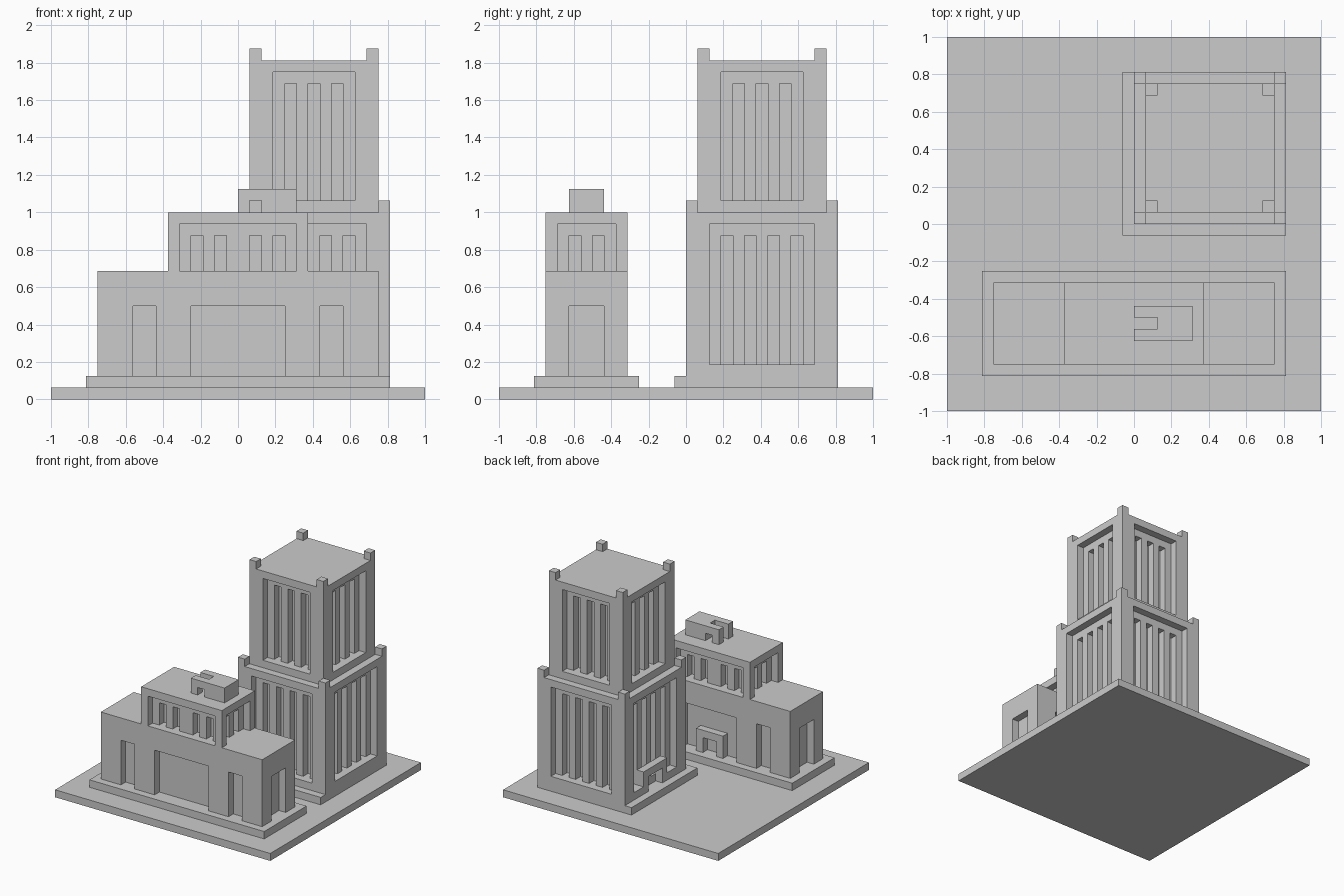
import bpy

if "Cube" in bpy.data.objects:
    bpy.data.objects.remove(bpy.data.objects["Cube"])

U = 1 / 16  # everything sits on a grid of 1/16 unit


def box(name, x0, x1, y0, y1, z0, z1):
    bpy.ops.mesh.primitive_cube_add(size=1)
    ob = bpy.context.object
    ob.name = name
    lo, hi = (x0, y0, z0), (x1, y1, z1)
    for v in ob.data.vertices:
        v.co = [(hi[i] if v.co[i] > 0 else lo[i]) * U for i in range(3)]
    return ob


def cut(ob, *bounds):
    cutter = box("cutter", *bounds)
    cutter.hide_render = True
    mod = ob.modifiers.new("cut", 'BOOLEAN')
    mod.operation, mod.solver, mod.object = 'DIFFERENCE', 'EXACT', cutter
    bpy.context.view_layer.objects.active = ob
    bpy.ops.object.modifier_apply(modifier=mod.name)
    bpy.data.objects.remove(cutter)


def cut_wall(ob, plan, side, a, b, z0, z1, depth=1):
    """Recess a..b along one wall of the plan (x0, x1, y0, y1)."""
    x0, x1, y0, y1 = plan
    span = {
        "front": (a, b, y0 - 1, y0 + depth),
        "back": (a, b, y1 - depth, y1 + 1),
        "left": (x0 - 1, x0 + depth, a, b),
        "right": (x1 - depth, x1 + 1, a, b),
    }[side]
    cut(ob, *span, z0, z1)


def window_bay(ob, plan, side, a, b, z0, z1, slots):
    """Framed recess holding a row of deeper slots."""
    cut_wall(ob, plan, side, a, b, z0, z1)
    for s in slots:
        cut_wall(ob, plan, side, s, s + 1, z0, z1 - 1, 2)


def corner_posts(name, x0, x1, y0, y1, z):
    for x in (x0, x1 - 1):
        for y in (y0, y1 - 1):
            box(name, x, x + 1, y, y + 1, z, z + 1)


# Ground slab and plinths
box("base_slab", -16, 16, -16, 16, 0, 1)
box("hall_plinth", -13, 13, -13, -4, 1, 2)
box("tower_plinth", -1, 13, -1, 13, 1, 2)

# Long hall with doors on every side
plan = (-12, 12, -12, -5)
hall = box("hall_body", *plan, 2, 11)
for side in ("front", "back"):
    for a, b in ((-9, -7), (-4, 4), (7, 9)):
        cut_wall(hall, plan, side, a, b, 1, 8)
for side in ("left", "right"):
    cut_wall(hall, plan, side, -10, -7, 1, 8)

# Portal inside the rear recess of the hall
for x in (-2, 1):
    box("hall_portal_post", x, x + 1, -6, -5, 2, 4)
box("hall_portal_lintel", -2, 2, -6, -5, 4, 5)

# Upper storey of the hall
plan = (-6, 6, -12, -5)
upper = box("hall_upper_storey", *plan, 11, 16)
for side in ("front", "back"):
    window_bay(upper, plan, side, -5, 5, 10, 15, (-4, -2, 1, 3))
for side in ("left", "right"):
    window_bay(upper, plan, side, -11, -6, 10, 15, (-10, -8))

# Rooftop block with a notch and a small tunnel
roof = box("rooftop_block", 0, 5, -10, -7, 16, 18)
cut(roof, -1, 2, -9, -8, 15, 19)
cut(roof, 1, 2, -11, -6, 15, 17)

# Lower tower
plan = (0, 13, 0, 13)
tower = box("tower_lower", *plan, 2, 16)
for side in ("front", "back", "left", "right"):
    window_bay(tower, plan, side, 2, 11, 3, 15, (3, 5, 7, 9))
cut_wall(tower, plan, "left", 5, 8, 1, 4)
corner_posts("tower_lower_post", *plan, 16)

# Portal on the left side of the tower
for y in (4, 8):
    box("tower_portal_post", 0, 1, y, y + 1, 3, 4)
box("tower_portal_lintel", 0, 1, 4, 9, 4, 5)

# Upper tower
plan = (1, 12, 1, 12)
top = box("tower_upper", *plan, 16, 29)
for side in ("front", "back", "left", "right"):
    window_bay(top, plan, side, 3, 10, 17, 28, (4, 6, 8))
corner_posts("tower_upper_post", *plan, 29)
